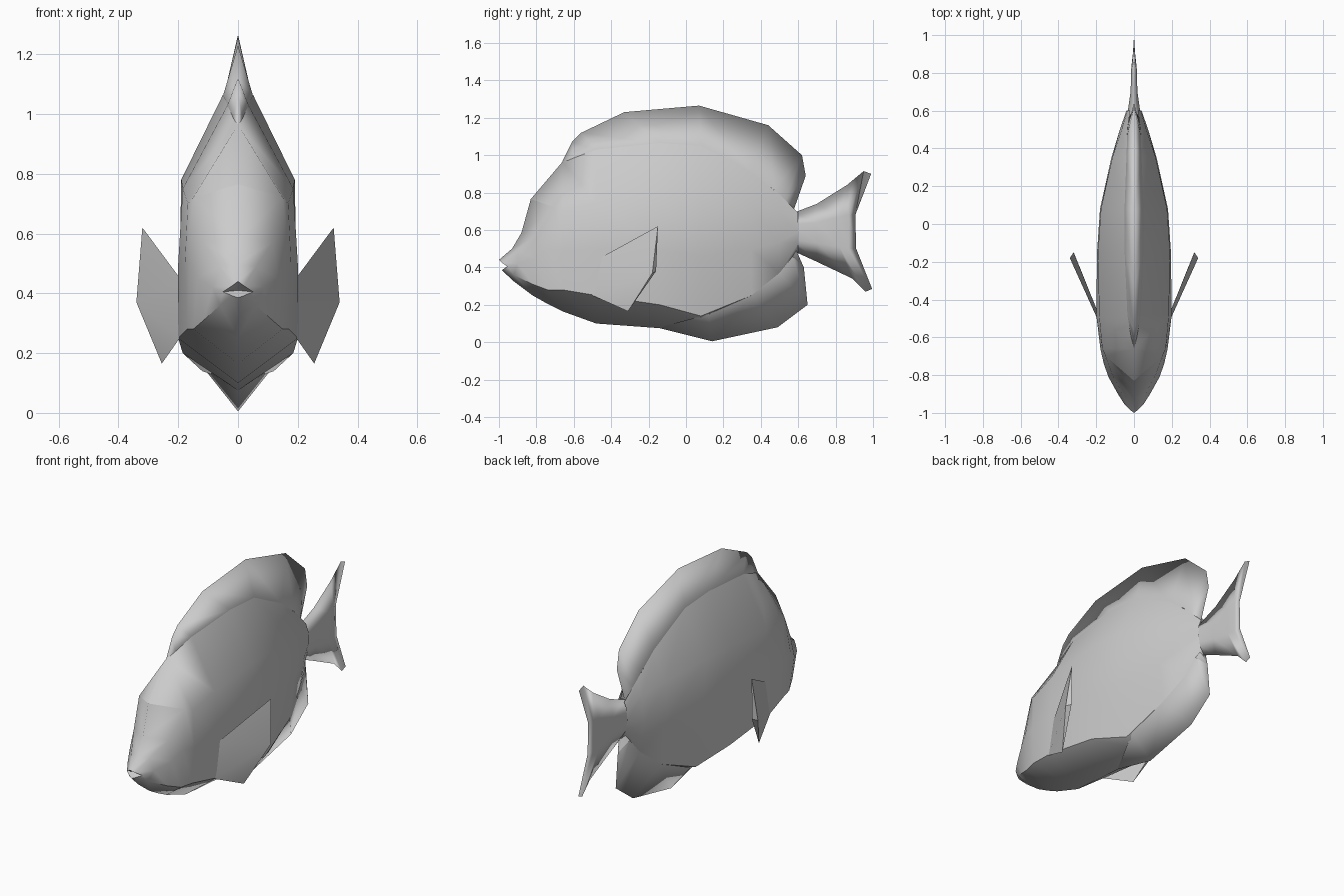
import bpy, bmesh, math

if "Cube" in bpy.data.objects:
    bpy.data.objects.remove(bpy.data.objects["Cube"])

grey = bpy.data.materials.new("pale_grey")
grey.diffuse_color = (0.6, 0.6, 0.6, 1)
grey.use_nodes = True
grey.node_tree.nodes["Principled BSDF"].inputs["Base Color"].default_value = grey.diffuse_color


def finish(bm, name, angle=35, sharp=None, mirror=True):
    """Turn a right-hand half surface into a mirrored, smooth shaded object."""
    bmesh.ops.remove_doubles(bm, verts=bm.verts, dist=0.0005)
    bmesh.ops.recalc_face_normals(bm, faces=bm.faces)
    if sum(f.normal.x * f.calc_area() for f in bm.faces) < 0 and mirror:
        bmesh.ops.reverse_faces(bm, faces=bm.faces)
    me = bpy.data.meshes.new(name)
    bm.to_mesh(me)
    bm.free()
    me.materials.append(grey)
    ob = bpy.data.objects.new(name, me)
    bpy.context.collection.objects.link(ob)
    bpy.ops.object.select_all(action='DESELECT')
    ob.select_set(True)
    bpy.context.view_layer.objects.active = ob
    bpy.ops.object.shade_smooth_by_angle(angle=math.radians(angle))
    if sharp:
        for e in me.edges:
            if all(sharp(me.vertices[i].co) for i in e.vertices):
                e.use_edge_sharp = True
    m = ob.modifiers.new("mirror", 'MIRROR')
    m.use_clip = True
    m.merge_threshold = 0.0005
    return ob


def skin(rows):
    """Bridge rows of points that all have the same length."""
    bm = bmesh.new()
    grid = [[bm.verts.new(p) for p in r] for r in rows]
    for a, b in zip(grid, grid[1:]):
        for i in range(len(a) - 1):
            bm.faces.new((a[i], a[i + 1], b[i + 1], b[i]))
    return bm


# Body: head rings curve back around the face, from open mouth to brow
rings = [
    [(0, -.95, .41)] * 5,
    [(0, -1, .44), (.02, -.985, .425), (.05, -.955, .405), (.02, -.975, .392), (0, -.985, .385)],
    [(0, -.93, .50), (.06, -.90, .49), (.085, -.90, .42), (.06, -.92, .36), (0, -.92, .325)],
    [(0, -.88, .585), (.115, -.80, .57), (.135, -.81, .45), (.115, -.82, .31), (0, -.82, .25)],
    [(0, -.83, .765), (.15, -.70, .72), (.16, -.74, .50), (.15, -.74, .28), (0, -.74, .205)],
]
# Trunk rings: y, top z, top x, upper x, upper z, middle x, lower x, lower z, keel z
for y, tz, tx, ux, uz, mx, lx, lz, kz in (
        (-.66, .965, 0, .168, .70, .178, .17, .28, .165),
        (-.48, 1.03, .035, .185, .75, .20, .20, .25, .10),
        (-.14, 1.065, .05, .19, .78, .195, .185, .20, .075),
        (.08, 1.05, .05, .175, .78, .18, .12, .14, .10),
        (.35, .91, .04, .115, .74, .12, .09, .25, .20),
        (.50, .79, .035, .065, .70, .075, .05, .37, .31),
        (.60, .69, .02, .035, .65, .04, .03, .53, .48)):
    mz = (uz + lz) / 2
    rings.append([(tx, y, tz), (ux, y, uz), (mx, y, mz), (lx, y, lz), (0, y, kz)])
brow = lambda c: (c.x < .01 and abs(c.z - .765) < .003) or abs(c.z - .72) < .003
finish(skin(rings), "body", 40, brow)


def wedge_fin(name, pairs):
    """Fin from (edge y, edge z, base y, base z, base half width)."""
    finish(skin([[(0, a, b), (w, c, d)] for a, b, c, d, w in pairs]), name)


# Back and belly fins taper from the body to a sharp edge
wedge_fin("dorsal_fin", (
    (-.66, .97, -.66, .96, 0), (-.61, 1.07, -.60, .985, .015),
    (-.56, 1.12, -.48, 1.03, .035), (-.33, 1.23, -.14, 1.062, .05),
    (.07, 1.265, .08, 1.048, .05), (.44, 1.16, .35, .908, .04),
    (.62, 1.0, .47, .815, .036), (.64, .89, .53, .755, .03),
    (.57, .69, .58, .69, .02)))
wedge_fin("anal_fin", (
    (-.14, .075, -.14, .08, 0), (.14, .005, .12, .15, .115),
    (.49, .08, .35, .25, .09), (.65, .20, .50, .37, .05),
    (.63, .40, .57, .46, .036), (.59, .48, .59, .49, .02)))

# Tail fin: columns of top, upper, lower, bottom points with a half width
tail = []
for w, col in (
        (.037, ((.57, .69), (.57, .63), (.57, .55), (.59, .48))),
        (.018, ((.70, .74), (.70, .64), (.70, .53), (.70, .43))),
        (.015, ((.86, .84), (.82, .67), (.82, .51), (.89, .34))),
        (.008, ((.95, .915), (.87, .68), (.87, .50), (.96, .27))),
        (0, ((.99, .90), (.905, .68), (.91, .50), (.995, .285)))):
    tail.append([(w if i in (1, 2) else 0, y, z) for i, (y, z) in enumerate(col)])
finish(skin(tail), "tail_fin")

# Pectoral fins: thin wedges opening towards the rear edge
bm = bmesh.new()
root_top, tip, rear, low, root_low, inner = [bm.verts.new(p) for p in (
    (.19, -.47, .445), (.32, -.15, .62), (.34, -.18, .37),
    (.255, -.31, .165), (.195, -.50, .25), (.315, -.16, .38))]
for f in ((root_top, root_low, rear), (root_top, rear, tip), (root_low, low, rear),
          (root_top, inner, root_low), (root_top, tip, inner), (root_low, inner, low),
          (rear, inner, tip), (rear, low, inner)):
    bm.faces.new(f)
finish(bm, "pectoral_fins", 25, mirror=False)
